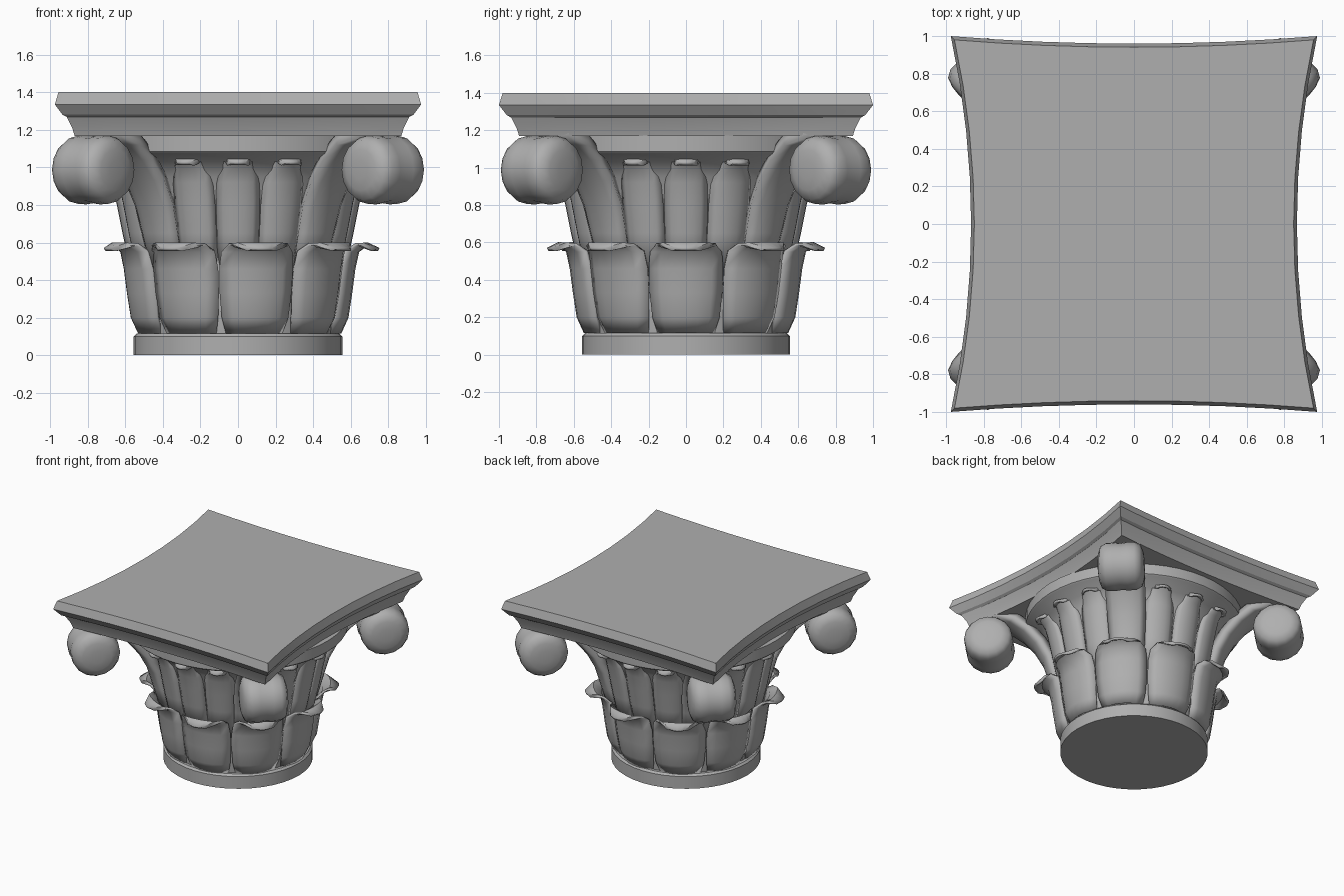
import bpy, bmesh
from math import sin, cos, pi, radians
from mathutils import Matrix

if "Cube" in bpy.data.objects:
    bpy.data.objects.remove(bpy.data.objects["Cube"])

stone = bpy.data.materials.new("grey_stone")
stone.diffuse_color = (.43, .43, .43, 1)
stone.use_nodes = True
stone.node_tree.nodes["Principled BSDF"].inputs["Base Color"].default_value = stone.diffuse_color


def finish(name, bm, angle=35, recalc=True):
    if recalc:
        bmesh.ops.recalc_face_normals(bm, faces=bm.faces[:])
    me = bpy.data.meshes.new(name)
    bm.to_mesh(me)
    bm.free()
    me.materials.append(stone)
    ob = bpy.data.objects.new(name, me)
    bpy.context.collection.objects.link(ob)
    bpy.ops.object.select_all(action='DESELECT')
    ob.select_set(True)
    bpy.context.view_layer.objects.active = ob
    bpy.ops.object.shade_smooth_by_angle(angle=radians(angle))
    return ob


def loft(bm, rings):
    """Skin closed rings of points and cap both ends."""
    vs = [[bm.verts.new(p) for p in ring] for ring in rings]
    n = len(vs[0])
    for a, b in zip(vs, vs[1:]):
        for i in range(n):
            j = (i + 1) % n
            bm.faces.new((a[i], a[j], b[j], b[i]))
    bm.faces.new(vs[0][::-1])
    bm.faces.new(vs[-1])


def lathe(name, profile, seg=40, matrix=None, angle=35):
    bm = bmesh.new()
    loft(bm, [[(r * cos(2 * pi * i / seg), r * sin(2 * pi * i / seg), z)
               for i in range(seg)] for r, z in profile])
    if matrix:
        bm.transform(matrix)
    return finish(name, bm, angle)


def leaf(name, angle, path, bulge, thick, cols=6):
    """Curved leaf: path rows are (radius, height, half width)."""
    bm = bmesh.new()
    rows = []
    for r, z, w in path:
        row = []
        for c in range(cols + 1):
            u = 2 * c / cols - 1
            a = angle + u * w / r
            rr = r - bulge * abs(u) ** 2.5
            row.append(bm.verts.new((rr * cos(a), rr * sin(a), z)))
        rows.append(row)
    for a, b in zip(rows, rows[1:]):
        for c in range(cols):
            bm.faces.new((a[c], a[c + 1], b[c + 1], b[c]))
    ob = finish(name, bm, 45, False)
    mod = ob.modifiers.new("thickness", 'SOLIDIFY')
    mod.thickness = thick
    mod.offset = -1
    return ob


# Base ring and flaring bell with its lip
lathe("base_ring", [(.555, 0), (.555, .10), (.54, .115)])
lathe("bell", [(.515, .1), (.53, .25), (.545, .45), (.57, .65), (.605, .82), (.65, .95),
               (.70, 1.03), (.805, 1.075), (.815, 1.085), (.815, 1.172)], 48)

# Lower tier of nine broad leaves
lower = [(.55, .115, .165), (.588, .2, .195), (.608, .33, .21), (.625, .46, .215),
         (.645, .55, .207), (.69, .583, .175), (.745, .555, .07)]
for k in range(9):
    leaf("lower_leaf", 2 * pi * k / 9, lower, .035, .018)

# Upper tier of narrow leaves, leaving the diagonals to the volutes
upper = [(.565, .42, .11), (.615, .65, .12), (.645, .8, .125), (.672, .92, .122),
         (.695, .99, .108), (.73, 1.03, .085), (.765, 1.012, .045)]
for k in range(16):
    if k % 4 != 2:
        leaf("upper_leaf", pi * k / 8, upper, .035, .02)

# Corner volutes: stem sweeping out from the bell into a fat scroll
stem = [(.58, .42, .13), (.645, .65, .145), (.69, .8, .155), (.76, .93, .16),
        (.85, 1.04, .16), (.95, 1.12, .16), (1.085, 1.168, .15)]
half = [(.05, .175), (.11, .168), (.16, .15), (.182, .11), (.184, .05)]
scroll = [(r, -t) for r, t in half] + [(.178, 0)] + half[::-1]
for k in range(4):
    a = pi / 4 + k * pi / 2
    leaf("volute_stem", a, stem, .04, .07)
    m = (Matrix.Translation((1.09 * cos(a), 1.09 * sin(a), .987))
         @ Matrix.Rotation(a, 4, 'Z') @ Matrix.Rotation(pi / 2, 4, 'X'))
    lathe("volute_scroll", scroll, 16, m, 60)

# Abacus: concave-sided slab with a stepped moulding
CX, CY, DX, DY, N = .975, 1.0, .108, .04, 8


def outline(s, z):
    pts = []
    for side in range(4):
        for i in range(N):
            t = 2 * i / N - 1
            dip = 1 - t * t
            x, y = [(t * CX, -CY + DY * dip), (CX - DX * dip, t * CY),
                    (-t * CX, CY - DY * dip), (-CX + DX * dip, -t * CY)][side]
            pts.append((x * s, y * s, z))
    return pts


bm = bmesh.new()
loft(bm, [outline(s, z) for s, z in [(.892, 1.168), (.905, 1.21), (.935, 1.268),
                                     (.958, 1.28), (1, 1.335), (.98, 1.4)]])
finish("abacus", bm, 25)
